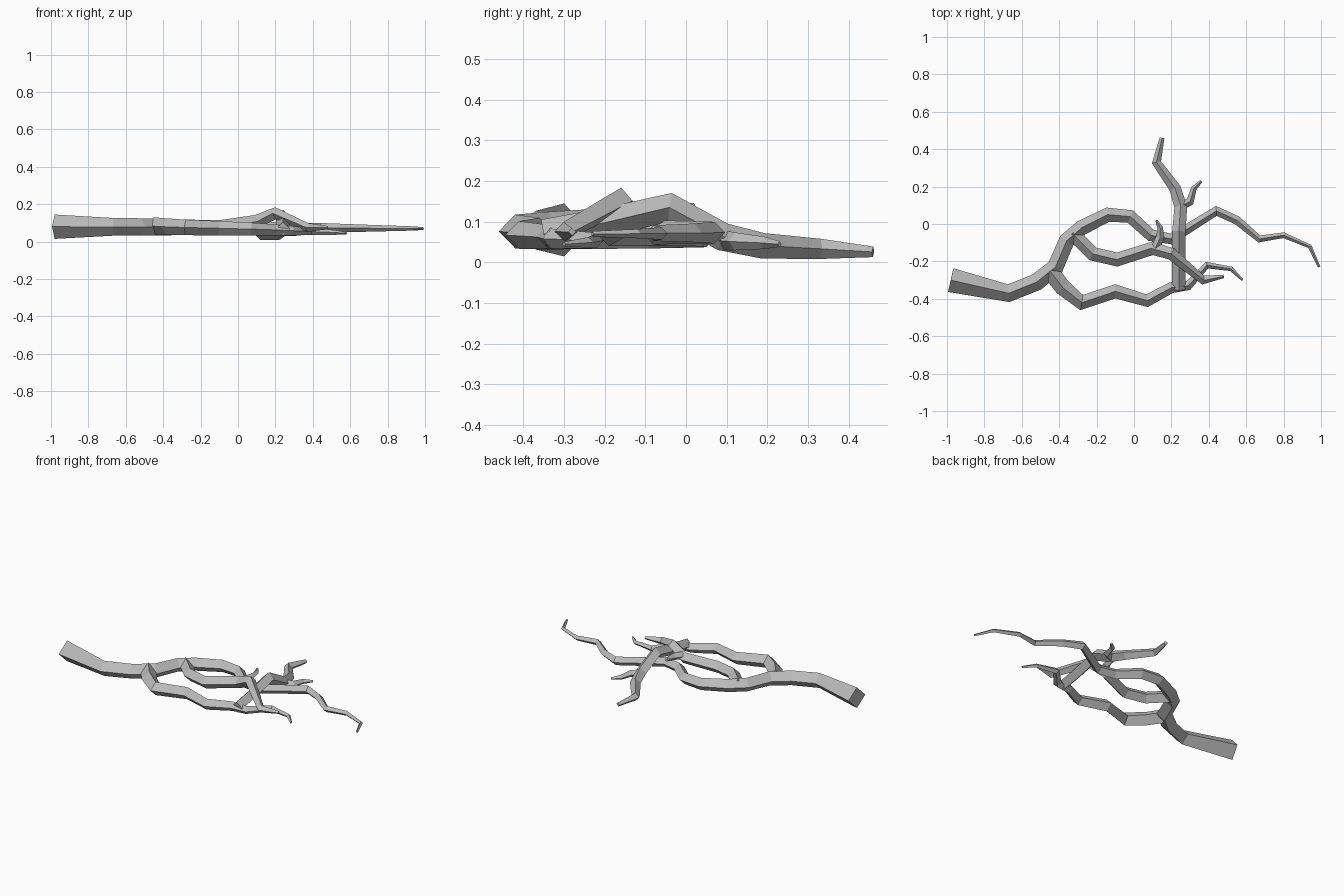
import bpy
import bmesh
from mathutils import Vector

cube = bpy.data.objects.get("Cube")
if cube:
    bpy.data.objects.remove(cube, do_unlink=True)

# Single plain bark colour
bark = bpy.data.materials.new("grey_bark")
bark.use_nodes = True
bark.diffuse_color = (.5, .5, .5, 1)
shader = bark.node_tree.nodes["Principled BSDF"]
shader.inputs["Base Color"].default_value = bark.diffuse_color


def blend(start_end, amount):
    """Interpolate between the two values of a pair."""
    start, end = start_end
    return start + (end - start) * amount


def diamond_ring(bm, centre, tangent, radius):
    """Add four vertices around a centre, with one corner pointing up."""
    side = Vector((0, 0, 1)).cross(tangent).normalized()
    up = tangent.cross(side)
    return [bm.verts.new(centre + axis * radius) for axis in (side, up, -side, -up)]


def limb(name, path, radius, height, hold=1.6, lift={}, butt=None):
    """Sweep a tapering diamond section along a plan path.

    radius and height are start/end pairs, hold delays the taper,
    lift raises single stations and butt is a flared first radius.
    """
    last = len(path) - 1
    centres = [Vector((x, y, blend(height, i / last) + lift.get(i, 0)))
               for i, (x, y) in enumerate(path)]
    steps = [(b - a).normalized() for a, b in zip(centres, centres[1:])]
    bm = bmesh.new()
    rings = []
    for i, centre in enumerate(centres):
        tangent = (steps[max(i - 1, 0)] + steps[min(i, last - 1)]).normalized()
        size = blend(radius, (i / last) ** hold)
        if butt and i == 0:
            size = butt
        rings.append(diamond_ring(bm, centre, tangent, size))

    # Side walls between neighbouring rings, then the two end caps
    for ring, following in zip(rings, rings[1:]):
        for k in range(4):
            n = (k + 1) % 4
            bm.faces.new((ring[k], ring[n], following[n], following[k]))
    for cap in (rings[0], rings[-1]):
        bm.faces.new(cap)
    bmesh.ops.recalc_face_normals(bm, faces=bm.faces)

    mesh = bpy.data.meshes.new(name)
    bm.to_mesh(mesh)
    bm.free()
    mesh.materials.append(bark)
    bpy.context.collection.objects.link(bpy.data.objects.new(name, mesh))


# Main stem, from the thick cut end to the thin tip
limb("main_stem",
     [(-.98, -.3), (-.67, -.37), (-.52, -.31), (-.42, -.23), (-.36, -.09),
      (-.28, -.02), (-.14, .05), (-.02, .04), (.09, -.06), (.2, -.08),
      (.44, .07), (.55, .02), (.67, -.08), (.8, -.06), (.94, -.12), (.99, -.23)],
     radius=(.048, .007), height=(.08, .07), butt=.065)

# Front branch with its drooping tip
limb("front_branch",
     [(-.45, -.25), (-.38, -.34), (-.28, -.42), (-.1, -.36), (.07, -.41),
      (.2, -.34), (.29, -.33), (.39, -.22), (.52, -.24), (.58, -.3)],
     radius=(.045, .006), height=(.085, .045))

# Middle branch that arches over the crossing branch
limb("middle_branch",
     [(-.33, -.05), (-.22, -.16), (-.09, -.19), (.1, -.13), (.2, -.16),
      (.37, -.3), (.48, -.28)],
     radius=(.038, .009), height=(.08, .075), hold=4, lift={3: .03, 4: .075})

# Branch rising from the front and falling to the ground at the back
limb("crossing_branch",
     [(.24, -.35), (.24, -.2), (.24, -.04), (.25, .09), (.22, .19),
      (.12, .33), (.15, .46)],
     radius=(.036, .013), height=(.07, .026), hold=4,
     lift={1: .035, 2: .08, 3: .015})

# Small side twigs
limb("middle_twig", [(.11, -.14), (.14, -.07), (.14, -.02), (.12, .02)],
     radius=(.025, .006), height=(.12, .14))
limb("back_twig", [(.24, .09), (.3, .12), (.32, .19), (.36, .23)],
     radius=(.025, .007), height=(.055, .045))
